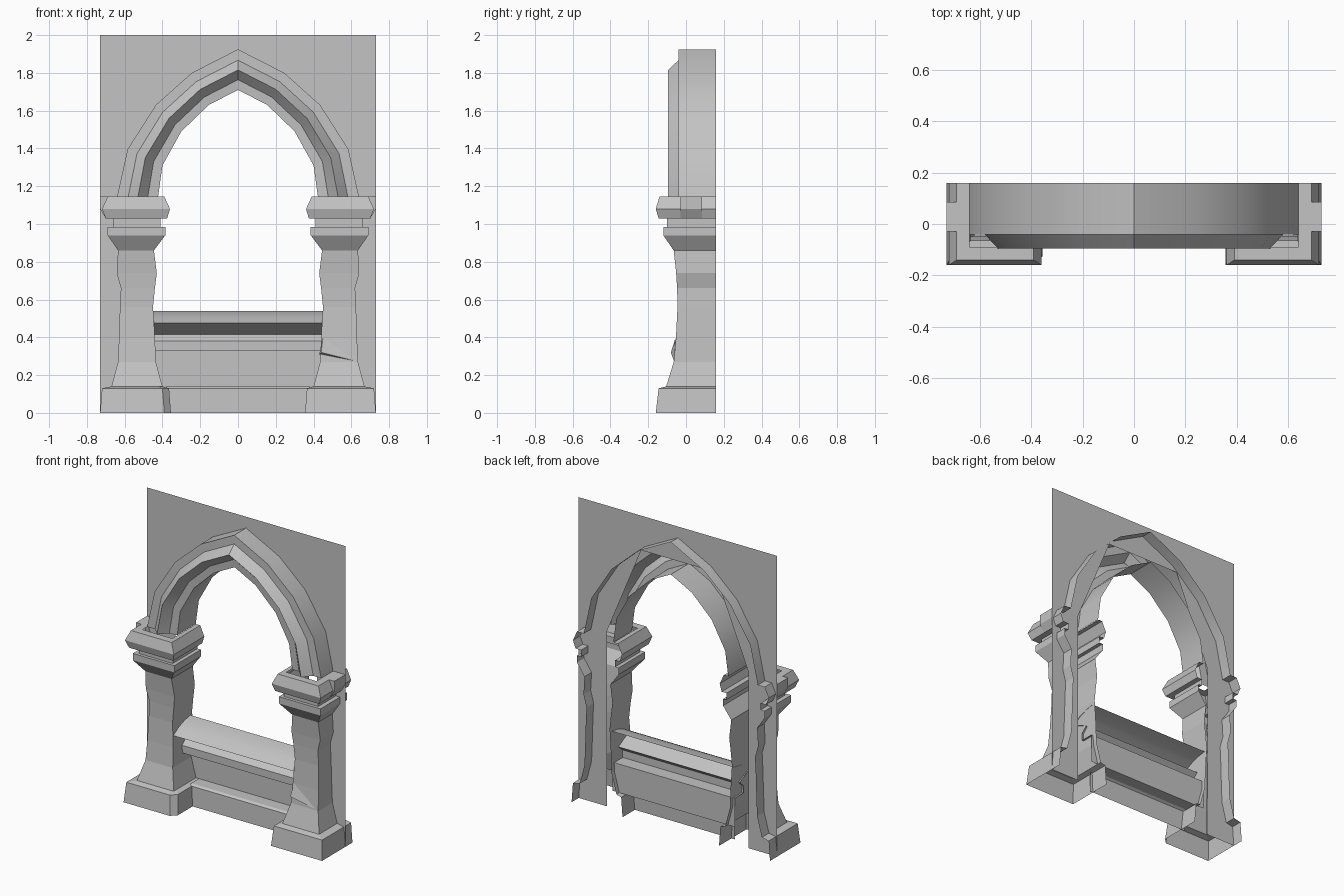
import bpy
import math

cube = bpy.data.objects.get("Cube")
if cube:
    bpy.data.objects.remove(cube, do_unlink=True)

STONE = (0.55, 0.55, 0.55, 1)
stone = bpy.data.materials.new("grey stone")
stone.use_nodes = True
stone.diffuse_color = STONE
bsdf = next(n for n in stone.node_tree.nodes if n.type == 'BSDF_PRINCIPLED')
bsdf.inputs["Base Color"].default_value = STONE
bsdf.inputs["Roughness"].default_value = 0.9

BACK = 0.16       # open rear edge of all shells
PANEL_Y = 0.085   # wall panel plane


def make(name, verts, faces, smooth=False):
    mesh = bpy.data.meshes.new(name)
    mesh.from_pydata(verts, [], faces)
    mesh.materials.append(stone)
    obj = bpy.data.objects.new(name, mesh)
    bpy.context.collection.objects.link(obj)
    if smooth:
        bpy.ops.object.select_all(action='DESELECT')
        obj.select_set(True)
        bpy.context.view_layer.objects.active = obj
        bpy.ops.object.shade_smooth_by_angle(angle=math.radians(32))
    return obj


def sheet(name, rows, flip=False, smooth=False):
    """Open surface through equally long rows of points."""
    n = len(rows[0])
    verts = [p for row in rows for p in row]
    faces = []
    for r in range(len(rows) - 1):
        for c in range(n - 1):
            a = r * n + c
            quad = (a, a + 1, a + n + 1, a + n)
            faces.append(quad[::-1] if flip else quad)
    return make(name, verts, faces, smooth)


def shell(name, side, levels, chamfer=0):
    """Three-sided shell, open behind; levels are (z, inner x, outer x, front y)."""
    rows = []
    for z, xi, xo, yf in levels:
        loop = [(xo, BACK), (xo, yf)]
        if chamfer:
            loop += [(xi + chamfer, yf), (xi, yf + chamfer)]
        else:
            loop += [(xi, yf)]
        loop += [(xi, BACK)]
        rows.append([(side * x, y, z) for x, y in loop])
    return sheet(name, rows, flip=side > 0)


# Flat wall panel with an angular opening hidden inside the arch
opening = [(-0.52, 0), (-0.52, 1.17), (-0.27, 1.77), (0.27, 1.77), (0.52, 1.17), (0.52, 0)]
outline = [(-0.73, 0)] + opening + [(0.73, 0), (0.73, 2), (-0.73, 2)]
make("wall_panel", [(x, PANEL_Y, z) for x, z in outline], [range(len(outline))])

# Pillars: base block, worn shaft, collar and capital
base = [(0, 0.355, 0.73, -0.16), (0.13, 0.365, 0.72, -0.145), (0.14, 0.40, 0.67, -0.105)]
shaft = [(0.14, 0.40, 0.67, -0.105), (0.27, 0.435, 0.635, -0.065), (0.40, 0.44, 0.63, -0.053),
         (0.56, 0.45, 0.625, -0.045), (0.66, 0.44, 0.62, -0.047), (0.74, 0.43, 0.642, -0.052),
         (0.86, 0.445, 0.635, -0.065)]
collar = [(0.86, 0.445, 0.635, -0.065), (0.94, 0.385, 0.69, -0.12), (0.985, 0.385, 0.69, -0.12),
          (0.985, 0.41, 0.66, -0.10), (1.03, 0.41, 0.66, -0.10)]
capital = [(1.03, 0.41, 0.66, -0.10), (1.03, 0.375, 0.70, -0.145), (1.08, 0.36, 0.72, -0.16),
           (1.145, 0.39, 0.69, -0.14), (1.145, 0.42, 0.64, -0.09)]
for side, label in ((1, "left"), (-1, "right")):
    shell(label + "_base", side, base, 0.035 if side < 0 else 0)
    shell(label + "_shaft", side, shaft)
    shell(label + "_collar", side, collar)
    shell(label + "_capital", side, capital)
    # Small outer stub of the capital, ending at the panel
    stub = [(1.03, 0.70), (1.08, 0.73), (1.145, 0.73), (1.145, 0.66)]
    rows = [[(side * 0.66, -0.03, z), (side * x, -0.03, z), (side * x, PANEL_Y, z)] for z, x in stub]
    sheet(label + "_capital_stub", rows, flip=side < 0)

# Raised chip on the left shaft
make("shaft_chip", [(0.43, -0.055, 0.31), (0.45, -0.055, 0.40), (0.62, -0.064, 0.275), (0.44, -0.08, 0.32)],
     [(0, 2, 3), (3, 2, 1), (0, 3, 1)])

# Pointed arch moulding swept between an outer and an inner curve
outer = [(0.64, 1.145), (0.585, 1.395), (0.435, 1.63), (0.245, 1.80), (0, 1.925)]
inner = [(0.423, 1.145), (0.40, 1.31), (0.30, 1.49), (0.155, 1.63), (0, 1.71)]
section = [(0, BACK), (0, -0.04), (0.27, -0.04), (0.51, -0.095), (0.75, -0.04), (1, -0.035), (1, BACK)]
for side, label in ((1, "left"), (-1, "right")):
    rows = []
    for (xo, zo), (xi, zi) in zip(outer, inner):
        rows.append([(side * (xo + (xi - xo) * t), y, zo + (zi - zo) * t) for t, y in section])
    sheet(label + "_arch", rows, flip=side > 0, smooth=True)


def span(name, profile, half_width, smooth=False):
    """Profile of (y, z) points stretched between the pillars."""
    sheet(name, [[(x, y, z) for x in (-half_width, half_width)] for y, z in profile], smooth=smooth)


# Low wall between the pillars: plinth, wall, moulding and sloping sill
span("plinth", [(0.03, 0), (0.035, 0.13), (0.05, 0.14), (0.13, 0.14)], 0.38)
span("low_wall", [(0.13, 0.14), (0.13, 0.33)], 0.45)
span("moulding", [(0.13, 0.33), (0.04, 0.33), (0.04, 0.38), (0.08, 0.415)], 0.45)
span("sill", [(0.08, 0.415), (-0.045, 0.475), (0.02, 0.51), (0.08, 0.53), (0.14, 0.54)], 0.45, smooth=True)
